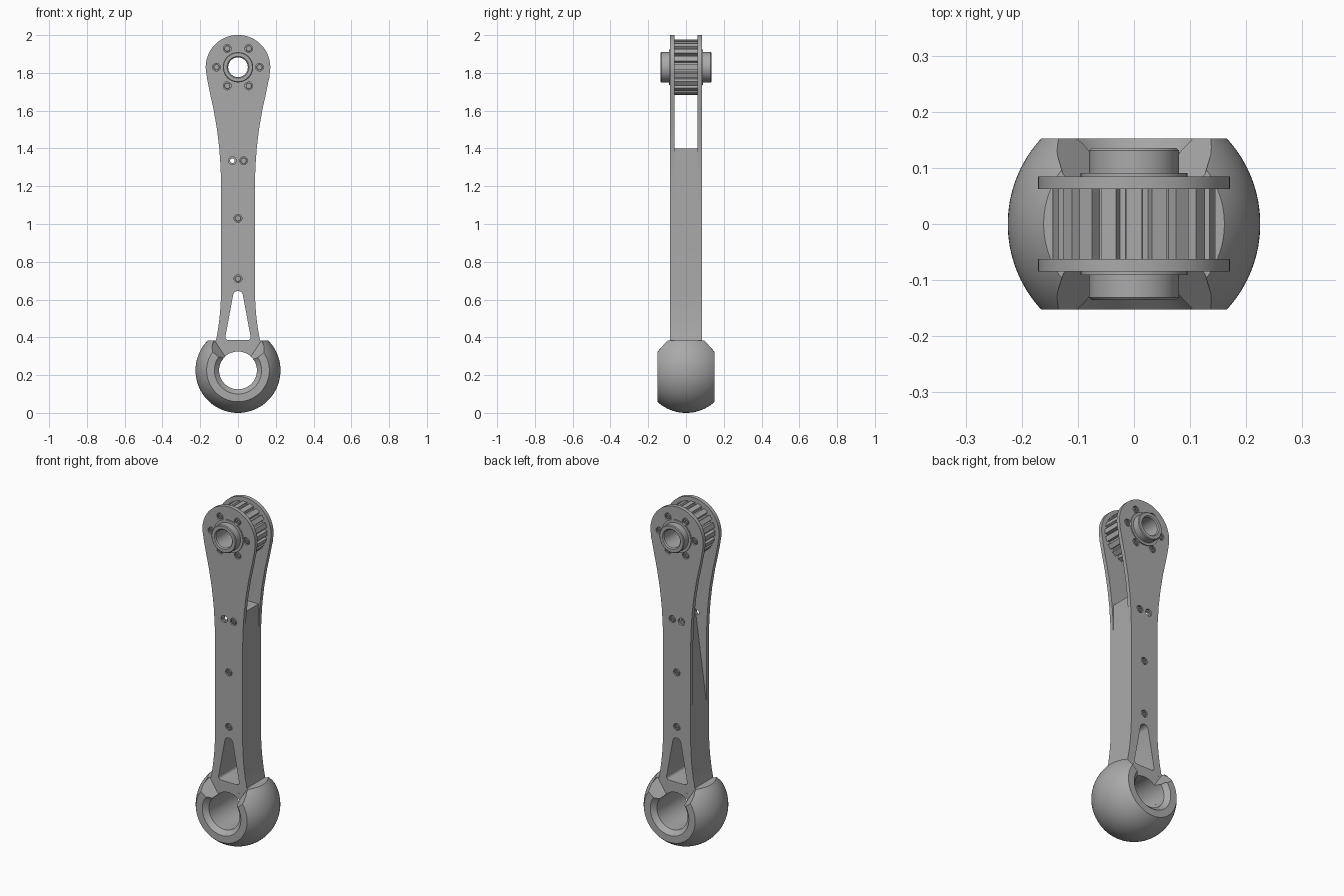
import bpy, bmesh, math
from mathutils import Vector, Matrix

old = bpy.data.objects.get("Cube")
if old:
    bpy.data.objects.remove(old, do_unlink=True)

# One grey metal for every part
metal = bpy.data.materials.new("grey_metal")
metal.use_nodes = True
grey = (0.4, 0.4, 0.4, 1)
metal.diffuse_color = grey
metal.node_tree.nodes["Principled BSDF"].inputs["Base Color"].default_value = grey

TOP = 1.83      # height of the pulley axis
BALL = 0.225    # height of the ball centre, and its radius
PLATE_IN, PLATE_OUT = 0.062, 0.085


def make(name, bm):
    bmesh.ops.recalc_face_normals(bm, faces=bm.faces)
    mesh = bpy.data.meshes.new(name)
    bm.to_mesh(mesh)
    bm.free()
    mesh.materials.append(metal)
    obj = bpy.data.objects.new(name, mesh)
    bpy.context.collection.objects.link(obj)
    return obj


def circle(x, z, r, n=32, start=0.0, sweep=2 * math.pi):
    return [(x + r * math.cos(start + sweep * i / n),
             z + r * math.sin(start + sweep * i / n)) for i in range(n)]


def mirrored(half):
    return half + [(-x, z) for x, z in reversed(half)]


def loft(name, loop_a, ya, loop_b, yb, rim=0.0, corner=0.0):
    """Solid between two x-z loops; rim bevels the second cap, corner rounds the y edges."""
    bm = bmesh.new()
    a = [bm.verts.new((x, ya, z)) for x, z in loop_a]
    b = [bm.verts.new((x, yb, z)) for x, z in loop_b]
    bm.faces.new(a)
    bm.faces.new(b)
    n = len(a)
    for i in range(n):
        j = (i + 1) % n
        bm.faces.new((a[i], a[j], b[j], b[i]))
    if corner:
        edges = [e for e in bm.edges if abs(e.verts[0].co.y - e.verts[1].co.y) > 1e-4]
        bmesh.ops.bevel(bm, geom=edges, offset=corner, segments=4, affect='EDGES', profile=0.5)
    if rim:
        edges = [e for e in bm.edges if all(abs(v.co.y - yb) < 1e-5 for v in e.verts)]
        bmesh.ops.bevel(bm, geom=edges, offset=rim, segments=1, affect='EDGES')
    return make(name, bm)


def prism(name, loop, ya, yb, **kw):
    return loft(name, loop, ya, loop, yb, **kw)


def lathe(name, profile, z, steps=64):
    """Revolve a closed (radius, y) profile about the y axis at height z."""
    bm = bmesh.new()
    verts = [bm.verts.new((r, y, 0)) for r, y in profile]
    edges = [bm.edges.new((verts[i - 1], verts[i])) for i in range(len(verts))]
    bmesh.ops.spin(bm, geom=verts + edges, cent=(0, 0, 0), axis=(0, 1, 0),
                   angle=2 * math.pi, steps=steps)
    bmesh.ops.remove_doubles(bm, verts=bm.verts, dist=1e-5)
    bmesh.ops.translate(bm, verts=bm.verts, vec=(0, 0, z))
    return make(name, bm)


def cut(obj, cutters):
    for c in cutters:
        mod = obj.modifiers.new("cut", 'BOOLEAN')
        mod.operation, mod.solver, mod.object = 'DIFFERENCE', 'EXACT', c
    deps = bpy.context.evaluated_depsgraph_get()
    mesh = bpy.data.meshes.new_from_object(obj.evaluated_get(deps))
    obj.modifiers.clear()
    obj.data = mesh
    for c in cutters:
        bpy.data.objects.remove(c, do_unlink=True)


def bore_cutter():
    return prism("cutter", circle(0, BALL, 0.1, 64), -0.3, 0.3)


def window_cutter():
    return prism("cutter", mirrored([(0.07, 0.385), (0.022, 0.645)]), -0.3, 0.3, corner=0.02)


# Screw positions
ring_screws = circle(0, TOP, 0.114, 6)
arm_screws = [(0.03, 1.335), (0, 1.03), (0, 0.71), (0.077, 0.355), (-0.077, 0.355)]
open_hole = (-0.03, 1.335)

# Side plates: round head, concave neck, straight shank, flared foot
side = [(0.125, 0.2), (0.125, 0.34), (0.117, 0.38), (0.106, 0.44), (0.097, 0.51),
        (0.092, 0.57), (0.09, 0.63), (0.09, 1.22), (0.092, 1.3), (0.099, 1.4),
        (0.111, 1.5), (0.13, 1.61), (0.148, 1.69), (0.162, 1.76)]
head = circle(0, TOP, 0.171, 48, -0.3, math.pi + 0.6)
outline = side + head + [(-x, z) for x, z in reversed(side)]
for s, name in ((-1, "front"), (1, "back")):
    plate = prism(name + "_plate", outline, s * PLATE_IN, s * PLATE_OUT, rim=0.004)
    holes = [prism("cutter", circle(x, z, 0.021, 20), s * 0.074, s * 0.1)
             for x, z in ring_screws + arm_screws]
    holes.append(prism("cutter", circle(*open_hole, 0.021, 20), s * 0.074, s * 0.1))
    holes.append(prism("cutter", circle(*open_hole, 0.012, 20), s * 0.04, s * 0.1))
    holes.append(prism("cutter", circle(0, TOP, 0.052, 40), s * 0.04, s * 0.1))
    cut(plate, holes + [bore_cutter(), window_cutter()])

    # Socket-head screws sunk in the counterbores
    for i, (x, z) in enumerate(ring_screws + arm_screws):
        screw = prism(f"{name}_screw_{i + 1}", circle(x, z, 0.016, 20), s * 0.07, s * 0.084, rim=0.002)
        cut(screw, [prism("cutter", circle(x, z, 0.008, 6), s * 0.077, s * 0.1)])

# Spacer core between the plates, with a long slanted relief on one side
right_side = [p for p in side if p[1] < 1.25]
core_loop = right_side + [(0.09, 1.4), (-0.01, 1.4), (-0.09, 0.82)]
core_loop += [(-x, z) for x, z in reversed(right_side) if z < 0.8]
core = prism("spacer_core", core_loop, -PLATE_IN, PLATE_IN)
cut(core, [bore_cutter(), window_cutter()])

# Toothed pulley between the plates
teeth, pulley_loop = 20, []
for i in range(teeth):
    for frac, r in ((-0.3, 0.147), (0.3, 0.147), (0.38, 0.127), (0.62, 0.127)):
        a = 2 * math.pi * (i + frac) / teeth
        pulley_loop.append((r * math.cos(a), TOP + r * math.sin(a)))
pulley = prism("toothed_pulley", pulley_loop, -PLATE_IN, PLATE_IN)
cut(pulley, [prism("cutter", circle(0, TOP, 0.052, 40), -0.3, 0.3)])

# Hollow hub with a thin collar outside each plate
hub_half = [(0.095, 0.08), (0.095, 0.091), (0.08, 0.091), (0.08, 0.131), (0.076, 0.135),
            (0.058, 0.135), (0.052, 0.129)]
hub = [(r, -y) for r, y in reversed(hub_half)] + hub_half
lathe("hub", hub, TOP)

# Ball foot: truncated sphere with a chamfered bore
half = 0.152
limit = math.asin(half / BALL)
profile = [(BALL * math.cos(limit * t / 16), BALL * math.sin(limit * t / 16))
           for t in range(-16, 17)]
profile += [(0.125, half), (0.1, half - 0.025), (0.1, 0.025 - half), (0.125, -half)]
ball = lathe("ball_foot", profile, BALL, 80)
cutters = [prism("cutter", [(-0.3, 0.382), (0.3, 0.382), (0.3, 0.6), (-0.3, 0.6)], -0.3, 0.3)]
# Flared slots that open the ball around the arm on each face
inner = mirrored([(0.055, 0.28), (0.125, 0.385), (0.125, 0.5)])
outer = mirrored([(0.08, 0.27), (0.148, 0.325), (0.148, 0.5)])
for s in (-1, 1):
    cutters.append(loft("cutter", inner, s * 0.0845, outer, s * 0.16))
cutters.append(window_cutter())
cut(ball, cutters)

# Smooth the round surfaces and keep machined edges crisp
bpy.ops.object.select_all(action='DESELECT')
for obj in bpy.context.scene.objects:
    if obj.type == 'MESH':
        obj.select_set(True)
        bpy.context.view_layer.objects.active = obj
bpy.ops.object.shade_smooth_by_angle(angle=math.radians(30))
